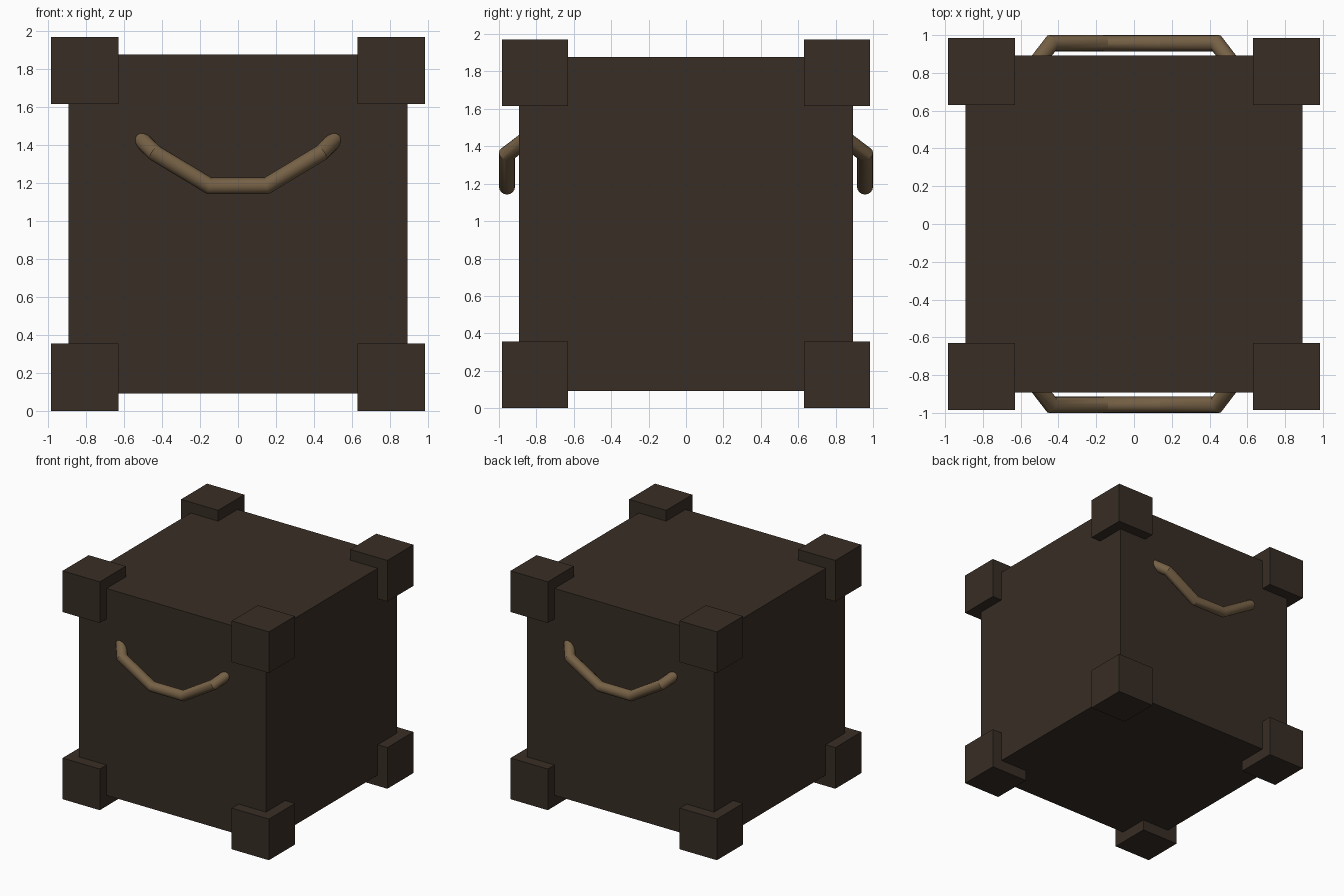
import bpy, bmesh
from math import pi, cos, sin
from mathutils import Vector

cube = bpy.data.objects.get("Cube")
if cube:
    bpy.data.objects.remove(cube, do_unlink=True)


def make_material(name, rgb):
    m = bpy.data.materials.new(name)
    m.use_nodes = True
    colour = (*rgb, 1)
    m.diffuse_color = colour
    m.node_tree.nodes["Principled BSDF"].inputs["Base Color"].default_value = colour
    return m


dark_wood = make_material("dark wood", (0.039, 0.027, 0.018))
rope_tan = make_material("rope tan", (0.180, 0.118, 0.060))


def add_object(name, bm, material):
    bmesh.ops.recalc_face_normals(bm, faces=bm.faces)
    mesh = bpy.data.meshes.new(name)
    bm.to_mesh(mesh)
    bm.free()
    mesh.materials.append(material)
    obj = bpy.data.objects.new(name, mesh)
    bpy.context.collection.objects.link(obj)
    return obj


def add_box(name, centre, size):
    bm = bmesh.new()
    bmesh.ops.create_cube(bm, size=size)
    bmesh.ops.translate(bm, verts=bm.verts, vec=centre)
    return add_object(name, bm, dark_wood)


def add_tube(name, path, radius, sides=16):
    """Tube with mitred joints along a path."""
    bm = bmesh.new()
    rings = []
    for i, p in enumerate(path):
        before = (p - path[i - 1]).normalized() if i else None
        after = (path[i + 1] - p).normalized() if i + 1 < len(path) else None
        run = before or after
        plane = (run + (after or run)).normalized()
        side = run.cross(Vector((0, 1, 0))).normalized()
        up = side.cross(run)
        ring = []
        for k in range(sides):
            a = 2 * pi * k / sides
            offset = radius * (cos(a) * side + sin(a) * up)
            offset -= run * (offset.dot(plane) / run.dot(plane))
            ring.append(bm.verts.new(p + offset))
        rings.append(ring)
    for a, b in zip(rings, rings[1:]):
        for k in range(sides):
            n = (k + 1) % sides
            bm.faces.new((a[k], a[n], b[n], b[k]))
    bm.faces.new(rings[0])
    bm.faces.new(rings[-1])
    obj = add_object(name, bm, rope_tan)
    bpy.ops.object.select_all(action="DESELECT")
    obj.select_set(True)
    bpy.context.view_layer.objects.active = obj
    bpy.ops.object.shade_smooth_by_angle(angle=pi / 7)


# Crate body
MID = 0.985
add_box("crate_body", (0, 0, MID), 1.785)

# Corner blocks
CORNER = 0.355
REACH = MID - CORNER / 2
for sx, x_name in ((-1, "right"), (1, "left")):
    for sy, y_name in ((-1, "front"), (1, "back")):
        for sz, z_name in ((-1, "bottom"), (1, "top")):
            add_box(f"corner_{z_name}_{y_name}_{x_name}",
                    (sx * REACH, sy * REACH, MID + sz * REACH), CORNER)

# Sagging handles, ends sunk into the body
half = [(0.15, 0.957, 1.185), (0.437, 0.957, 1.358), (0.535, 0.83, 1.455)]
for sy, y_name in ((-1, "front"), (1, "back")):
    right = [Vector((-x, sy * y, z)) for x, y, z in reversed(half)]
    left = [Vector((x, sy * y, z)) for x, y, z in half]
    add_tube(f"handle_{y_name}", right + left, 0.043)
